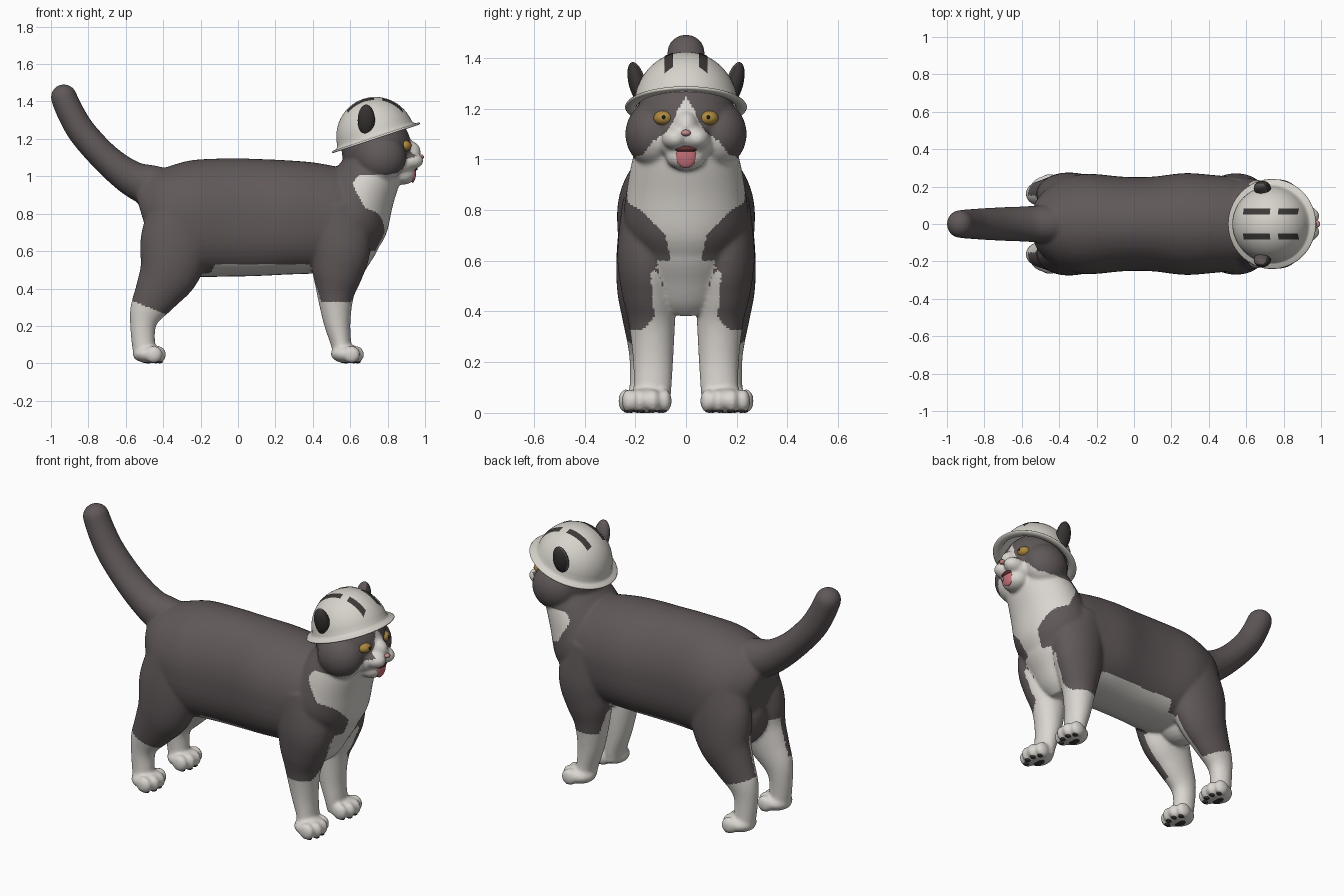
import bpy, bmesh, math
from mathutils import Vector, Matrix

if "Cube" in bpy.data.objects:
    bpy.data.objects.remove(bpy.data.objects["Cube"])

def mat(name, r, g, b):
    m = bpy.data.materials.new(name)
    m.diffuse_color = (r, g, b, 1)
    m.use_nodes = True
    m.node_tree.nodes["Principled BSDF"].inputs["Base Color"].default_value = m.diffuse_color
    return m

FUR = mat("dark grey fur", .118, .098, .100)
WHITE = mat("white fur", .70, .67, .63)
HAT = mat("off white helmet", .68, .65, .60)
SLOT = mat("dark slot", .045, .04, .038)
GOLD = mat("gold eye", .42, .25, .05)
BLACK = mat("black pupil", .01, .01, .01)
TONGUE = mat("pink tongue", .58, .17, .20)
NOSE = mat("pink nose", .55, .26, .25)
PAD = mat("dark pad", .04, .034, .034)
MOUTH = mat("dark red mouth", .12, .03, .03)

def finish(bm, name, *mats):
    bmesh.ops.recalc_face_normals(bm, faces=bm.faces)
    for f in bm.faces:
        f.smooth = True
    me = bpy.data.meshes.new(name)
    bm.to_mesh(me)
    bm.free()
    for m in mats:
        me.materials.append(m)
    ob = bpy.data.objects.new(name, me)
    bpy.context.collection.objects.link(ob)
    return ob

def blob(bm, c, r, tilt=0, axis='Y', seg=28):
    M = Matrix.Translation(c) @ Matrix.Rotation(tilt, 4, axis) @ Matrix.Diagonal((*r, 1))
    bmesh.ops.create_uvsphere(bm, u_segments=seg, v_segments=seg // 2, radius=1, matrix=M)

def pair(bm, c, r, tilt=0, axis='Y', seg=28):
    for s in (1, -1):
        blob(bm, (c[0], s * c[1], c[2]), r, tilt * (s if axis != 'Y' else 1), axis, seg)

def catmull(pts, n=5):
    out = []
    for i in range(len(pts) - 1):
        p = [pts[max(i - 1, 0)], pts[i], pts[i + 1], pts[min(i + 2, len(pts) - 1)]]
        for k in range(n):
            t = k / n
            out.append([.5 * (2 * b + (c - a) * t + (2 * a - 5 * b + 4 * c - d) * t * t
                        + (3 * b - a - 3 * c + d) * t ** 3) for a, b, c, d in zip(*p)])
    return out + [list(pts[-1])]

def loft(bm, stations, side=1, low=2, seg=48):
    """Tube through stations (x, y, z, half width in y, half thickness); low > 2 squares the underside."""
    st = catmull(stations)
    rings = []
    for i, (x, y, z, w, t) in enumerate(st):
        a, b = st[max(i - 1, 0)], st[min(i + 1, len(st) - 1)]
        up = Vector((b[0] - a[0], 0, b[2] - a[2])).normalized().cross(Vector((0, 1, 0)))
        c = Vector((x, y * side, z))
        ring = []
        for k in range(seg):
            q = 2 * math.pi * k / seg
            e = 2 / (low if math.sin(q) < 0 else 2)
            u, v = (math.copysign(abs(f) ** e, f) for f in (math.cos(q), math.sin(q)))
            ring.append(bm.verts.new(c + Vector((0, w * u, 0)) + up * t * v))
        rings.append(ring)
    for r0, r1 in zip(rings, rings[1:]):
        for k in range(seg):
            j = (k + 1) % seg
            bm.faces.new((r0[k], r0[j], r1[j], r1[k]))
    bm.faces.new(rings[0])
    bm.faces.new(rings[-1])

def lerp(table, v):
    if v <= table[0][0]:
        return table[0][1]
    for (a, p), (b, q) in zip(table, table[1:]):
        if v <= b:
            return p + (q - p) * (v - a) / (b - a)
    return table[-1][1]

# --- body: torso, neck, tail, legs and head fused into one skin
bm = bmesh.new()
loft(bm, [(-.505, 0, .76, .13, .16), (-.465, 0, .77, .19, .225), (-.39, 0, .775, .24, .27),
          (-.25, 0, .775, .268, .31), (-.05, 0, .78, .252, .316), (.10, 0, .78, .253, .313),
          (.27, 0, .78, .272, .305), (.42, 0, .775, .262, .295), (.55, 0, .765, .245, .27),
          (.67, 0, .73, .19, .21), (.74, 0, .71, .10, .12)], low=2.5)
loft(bm, [(.54, 0, .60, .18, .17), (.59, 0, .75, .243, .21), (.65, 0, .90, .23, .19),
          (.71, 0, 1.02, .205, .165), (.74, 0, 1.12, .17, .15)])
loft(bm, [(-.36, 0, .90, .12, .13), (-.46, 0, .945, .105, .115), (-.57, 0, .99, .095, .094),
          (-.70, 0, 1.09, .09, .08), (-.825, 0, 1.225, .083, .076), (-.89, 0, 1.33, .078, .073),
          (-.931, 0, 1.42, .074, .070)])
blob(bm, (-.931, 0, 1.422), (.070, .074, .070))
# brisket between the forelegs and groin between the hind legs
loft(bm, [(.59, 0, .76, .22, .19), (.585, 0, .64, .20, .17), (.57, 0, .53, .16, .12),
          (.55, 0, .44, .12, .085), (.54, 0, .39, .07, .05)])
blob(bm, (-.35, 0, .58), (.15, .17, .17))

HIND = [(-.30, .125, .84, .125, .17), (-.33, .152, .66, .120, .190), (-.365, .160, .50, .113, .165),
        (-.43, .162, .38, .09, .125), (-.488, .162, .28, .07, .092), (-.508, .162, .20, .06, .069),
        (-.505, .165, .10, .058, .062), (-.495, .168, .03, .065, .06)]
FORE = [(.50, .125, .84, .125, .18), (.545, .150, .63, .121, .165), (.532, .147, .48, .108, .136),
        (.522, .135, .36, .092, .098), (.53, .13, .22, .080, .072), (.552, .132, .10, .075, .054),
        (.56, .145, .03, .08, .05)]
PAWS = [(-.475, .168), (.583, .155)]
TOES = [(.047, -.070), (.068, -.026), (.068, .026), (.047, .070)]
for s in (1, -1):
    loft(bm, HIND, s)
    loft(bm, FORE, s)
for px, py in PAWS:
    pair(bm, (px, py, .05), (.088, .088, .050))
    for dx, dy in TOES:
        pair(bm, (px + dx - .022, py + dy, .047), (.046, .029, .047))

# head, cheeks, muzzle, chin and nose bridge
blob(bm, (.74, 0, 1.15), (.188, .20, .195))
pair(bm, (.765, .125, 1.10), (.135, .115, .13))
blob(bm, (.86, 0, 1.065), (.09, .115, .07))
pair(bm, (.918, .042, 1.083), (.074, .054, .047))
blob(bm, (.88, 0, 1.01), (.072, .08, .055))
blob(bm, (.90, 0, 1.13), (.078, .052, .065))
body = finish(bm, "cat_body")
m = body.modifiers.new("skin", 'REMESH')
m.mode, m.voxel_size, m.use_smooth_shade = 'VOXEL', .0085, True
m = body.modifiers.new("soften", 'SMOOTH')
m.factor, m.iterations = .5, 10
me = bpy.data.meshes.new_from_object(body.evaluated_get(bpy.context.evaluated_depsgraph_get()))
body.modifiers.clear()
body.data = me
me.materials.clear()
me.materials.append(FUR)
me.materials.append(WHITE)

# white bib, face blaze, socks and belly by position and direction
BIB_W = [(.33, .17), (.37, .13), (.49, .085), (.60, .06), (.70, .08), (.80, .18), (.86, .28),
         (.98, .28), (1.02, .17), (1.07, .13), (1.11, .075), (1.16, .045), (1.20, .03), (1.25, 0)]
BIB_X = [(.60, .40), (.76, .60), (.83, .68), (.96, .61), (1.0, .64), (1.04, .78)]
def is_white(c, n):
    x, y, z = c
    if z < (.33 if x > 0 else .30 - (x + .48) * .4):
        return True
    if z < 1.25 and abs(y) < lerp(BIB_W, z) and x > lerp(BIB_X, z):
        return True
    if z < .53 and -.12 - (.53 - z) * .6 < x < .39 + (.51 - z) * .3:
        return True
    if z < .56 and n.y * y < 0 and abs(n.y) > .15:
        return True
    return z < .6 and x > -.42 and n.z < -.4 and abs(y) < .12
for p in me.polygons:
    p.use_smooth = True
    p.material_index = int(is_white(p.center, p.normal))

# --- paw pads
bm = bmesh.new()
for px, py in PAWS:
    pair(bm, (px - .005, py, .010), (.035, .042, .010), seg=16)
    for dx, dy in TOES:
        pair(bm, (px + dx - .012, py + dy * .9, .008), (.018, .016, .008), seg=12)
finish(bm, "paw_pads", PAD)

# --- face parts
def part(name, material, c, r, tilt=0, two=False):
    b = bmesh.new()
    (pair if two else blob)(b, c, r, tilt)
    return finish(b, name, material)
part("eyes", GOLD, (.890, .088, 1.163), (.037, .040, .030), two=True)
part("pupils", BLACK, (.924, .088, 1.166), (.005, .007, .009), two=True)
part("nose", NOSE, (.977, 0, 1.104), (.018, .019, .013))
part("mouth", MOUTH, (.935, 0, 1.042), (.026, .050, .016))
part("tongue", TONGUE, (.938, 0, 1.013), (.014, .040, .048), .1)

# --- ears poking through the helmet, darker on the open side
bm = bmesh.new()
pair(bm, (.686, .192, 1.300), (.046, .034, .086), -.25, 'X')
ears = finish(bm, "ears", FUR, PAD)
for p in ears.data.polygons:
    if p.normal.y * p.center.y > .08 or p.normal.x > .5:
        p.material_index = 1

# --- helmet: lathed dome with brim, tilted back
A, H, YS = .211, .217, .97
TILT = Matrix.Translation((.737, 0, 1.208)) @ Matrix.Rotation(-math.radians(18.3), 4, 'Y')
prof = [(A * math.sin(t), H * math.cos(t)) for t in (math.pi / 2 * k / 14 for k in range(14))]
prof += [(.214, .014), (.222, .006), (.243, .004), (.248, -.002), (.243, -.008), (.205, -.008)]
prof += [(.2 * math.cos(t), .2 * math.sin(t)) for t in (math.pi / 2 * k / 6 for k in range(7))]
bm = bmesh.new()
vs = [bm.verts.new((r, 0, z)) for r, z in prof]
es = [bm.edges.new(e) for e in zip(vs, vs[1:])]
bmesh.ops.spin(bm, geom=vs + es, cent=(0, 0, 0), axis=(0, 0, 1), angle=2 * math.pi, steps=64)
bmesh.ops.remove_doubles(bm, verts=bm.verts, dist=.0005)
bm.transform(TILT @ Matrix.Diagonal((1, YS, 1, 1)))
finish(bm, "helmet", HAT)

# --- vent slots: thin curved plates lying on the dome
bm = bmesh.new()
def dome_strip(x0, x1, y0, y1, n=10):
    rows = []
    for i in range(n + 1):
        x = x0 + (x1 - x0) * i / n
        rows.append([bm.verts.new(TILT @ (1.012 * Vector((x, y, H * math.sqrt(
            1 - (x / A) ** 2 - (y / (A * YS)) ** 2))))) for y in (y0, (y0 + y1) / 2, y1)])
    for a, b in zip(rows, rows[1:]):
        for k in (0, 1):
            bm.faces.new((a[k], b[k], b[k + 1], a[k + 1]))
for s in (1, -1):
    for x0, x1 in ((-.10, .055), (.095, .178)):
        dome_strip(x0, x1, s * .067 - .016, s * .067 + .016)
finish(bm, "helmet_slots", SLOT)
